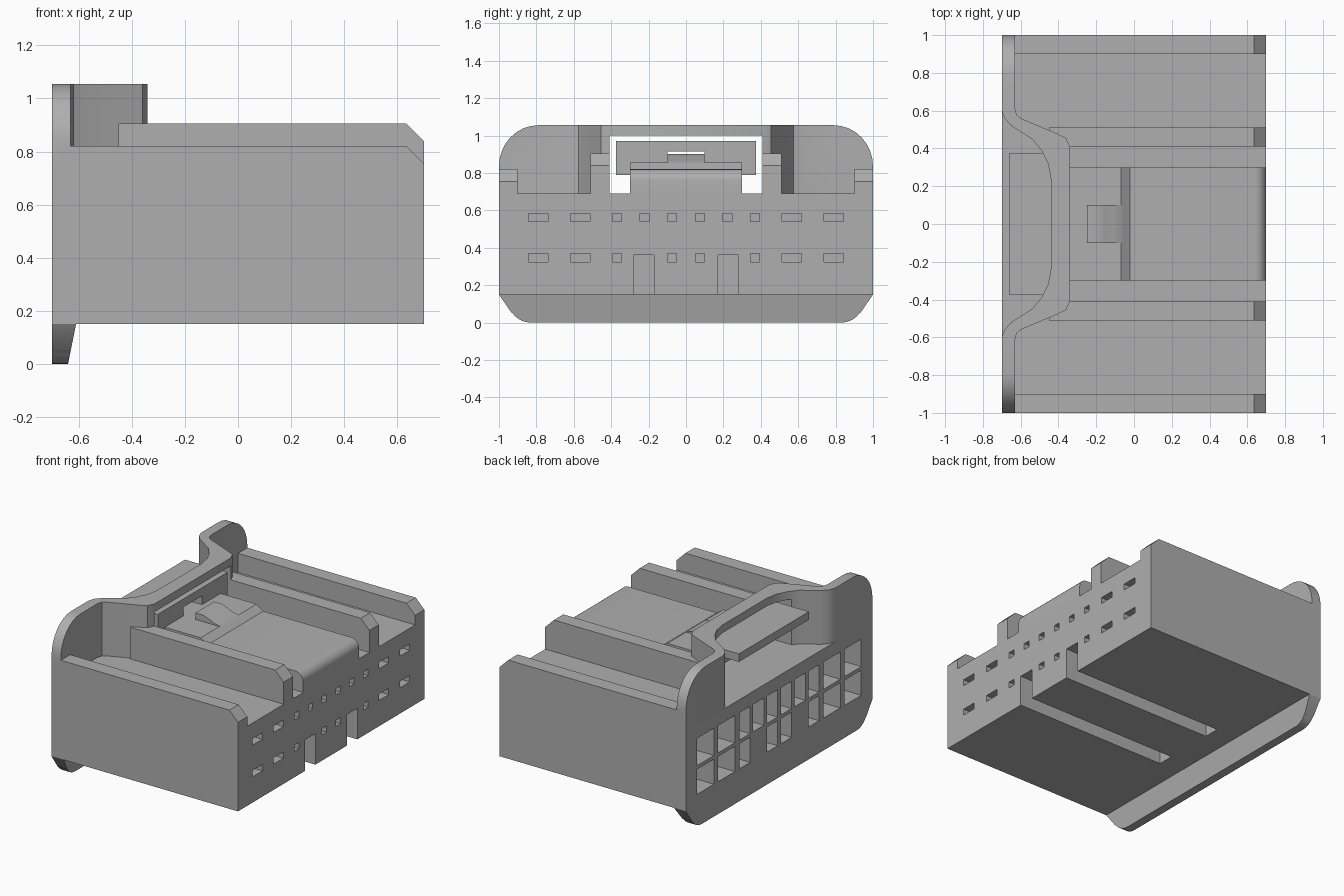
import bpy, bmesh, math
from mathutils import Vector

old = bpy.data.objects.get("Cube")
if old:
    bpy.data.objects.remove(old)

mat = bpy.data.materials.new("housing grey")
mat.use_nodes = True
GREY = (0.43, 0.43, 0.43, 1)
mat.diffuse_color = GREY
mat.node_tree.nodes["Principled BSDF"].inputs["Base Color"].default_value = GREY


def finish(name, bm):
    bmesh.ops.recalc_face_normals(bm, faces=bm.faces)
    mesh = bpy.data.meshes.new(name)
    bm.to_mesh(mesh)
    bm.free()
    mesh.materials.append(mat)
    ob = bpy.data.objects.new(name, mesh)
    bpy.context.collection.objects.link(ob)
    return ob


def add_prism(bm, pts, axis, a, b):
    """Extrude a 2D outline along an axis; the other two axes keep xyz order."""
    def place(p, d):
        v = list(p)
        v.insert(axis, d)
        return v
    face = bm.faces.new([bm.verts.new(place(p, a)) for p in pts])
    ext = bmesh.ops.extrude_face_region(bm, geom=[face])
    shift = Vector(place((0, 0), b - a))
    bmesh.ops.translate(bm, vec=shift, verts=[g for g in ext["geom"] if isinstance(g, bmesh.types.BMVert)])


def add_box(bm, x, y, z):
    add_prism(bm, [(x[0], y[0]), (x[1], y[0]), (x[1], y[1]), (x[0], y[1])], 2, *z)


def prism(name, pts, axis, a, b):
    bm = bmesh.new()
    add_prism(bm, pts, axis, a, b)
    return finish(name, bm)


def box(name, x, y, z):
    bm = bmesh.new()
    add_box(bm, x, y, z)
    return finish(name, bm)


def boolean(ob, cutter, op):
    cutter.hide_render = True
    mod = ob.modifiers.new("bool", "BOOLEAN")
    mod.object, mod.operation, mod.solver = cutter, op, "EXACT"
    bpy.context.view_layer.objects.active = ob
    bpy.ops.object.modifier_apply(modifier=mod.name)
    bpy.data.objects.remove(cutter)


def smooth(ob):
    bpy.ops.object.select_all(action="DESELECT")
    ob.select_set(True)
    bpy.context.view_layer.objects.active = ob
    bpy.ops.object.shade_smooth_by_angle(angle=math.radians(32))


def arc(cx, cy, rx, ry, start, end, n=8):
    return [(cx + rx * math.cos(math.radians(start + (end - start) * i / n)),
             cy + ry * math.sin(math.radians(start + (end - start) * i / n))) for i in range(n + 1)]


BACK, FRONT, BASE, FLOOR = -0.70, 0.70, 0.15, 0.69

# Main block, with terminal cavities, pin windows and underside grooves
body = box("main_block", (BACK, FRONT), (-1, 1), (BASE, FLOOR))
cut = bmesh.new()
for side in (-1, 1):
    for row in (0, 1):
        # wide terminals then narrow ones: centre, cavity half width, window half width
        for y, cav, win in ((0.79, 0.09, 0.052), (0.565, 0.09, 0.052),
                            (0.37, 0.058, 0.024), (0.222, 0.058, 0.024), (0.075, 0.058, 0.024)):
            if row == 0 and y == 0.222:
                continue
            y *= side
            zc = (0.22, 0.39) if row == 0 else (0.415, 0.60)
            zw = (0.325, 0.368) if row == 0 else (0.54, 0.583)
            add_box(cut, (BACK - 0.1, -0.3), (y - cav, y + cav), zc)
            add_box(cut, (0.58, FRONT + 0.1), (y - win, y + win), zw)
    add_box(cut, (-0.45, FRONT + 0.1), (side * 0.225 - 0.055, side * 0.225 + 0.055), (0, 0.36))
boolean(body, finish("terminal_cutter", cut), "DIFFERENCE")

# Guide rails with chamfered front ends
for side, label in ((-1, "right"), (1, "left")):
    for kind, y0, y1, top, x0 in (("outer", 0.90, 1.0, 0.82, -0.68), ("inner", 0.41, 0.51, 0.905, -0.45)):
        outline = [(x0, FLOOR), (FRONT, FLOOR), (FRONT, top - 0.065), (FRONT - 0.065, top), (x0, top)]
        prism(f"{label}_{kind}_rail", outline, 1, side * y0, side * y1)

# Back flange: bowed wall in plan, trimmed to a round-cornered outline
rear = [(BACK, 1), (BACK, 0.60), (-0.685, 0.56), (-0.65, 0.52), (-0.54, 0.45),
        (-0.49, 0.39), (-0.455, 0.32), (-0.44, 0.24)]
fore = [(-0.63, 1), (-0.63, 0.61), (-0.62, 0.575), (-0.59, 0.555), (-0.41, 0.48),
        (-0.36, 0.455), (-0.34, 0.41)]
half = rear + [(x, -y) for x, y in reversed(rear)]
plan = half + [(x, -y) for x, y in fore] + list(reversed(fore))
flange = prism("back_flange", plan, 2, FLOOR, 1.055)
corner = arc(0.79, 0.835, 0.21, 0.22, 0, 90)
trim = [(1, 0.5)] + corner + [(-y, z) for y, z in reversed(corner)] + [(-1, 0.5)]
boolean(flange, prism("flange_trim", trim, 0, -0.9, 0), "INTERSECT")
boolean(flange, box("arch_cutter", (-0.9, 0), (-0.41, 0.41), (0.6, 1.0)), "DIFFERENCE")
smooth(flange)

# Tapered lip below the back edge
lip_half = [(1, BASE), (0.935, 0.055)] + arc(0.83, 0.12, 0.12, 0.12, -35, -90, 5)
lip_pts = lip_half + [(-y, z) for y, z in reversed(lip_half)]
lip = prism("bottom_lip", lip_pts, 0, BACK, -0.61)
for v in lip.data.vertices:
    if v.co.x > -0.65:
        v.co.x -= 0.03 * (BASE - v.co.z) / BASE
smooth(lip)

# Spring latch: rounded hinge at the front, free plate reaching backwards
latch_pts = [(0.55, FLOOR), (FRONT, FLOOR)] + arc(0.64, 0.76, 0.06, 0.06, 0, 90, 6)
latch_pts += [(-0.02, 0.82), (-0.07, 0.855), (-0.42, 0.855), (-0.42, 0.77), (0.55, 0.77)]
smooth(prism("latch_plate", latch_pts, 1, -0.30, 0.30))

# Curved catch on the latch
catch = [(-0.25, 0.84), (-0.05, 0.84), (-0.07, 0.857), (-0.11, 0.868), (-0.15, 0.885), (-0.19, 0.90), (-0.25, 0.90)]
smooth(prism("latch_catch", catch, 1, -0.10, 0.10))

# Latch riser with a centre opening, and the thumb pad on top
for side, label in ((-1, "right"), (1, "left")):
    ys = sorted((side * 0.10, side * 0.375))
    box(f"{label}_latch_riser", (-0.42, -0.34), ys, (0.79, 0.92))
box("thumb_pad", (-0.66, -0.34), (-0.375, 0.375), (0.915, 0.97))
